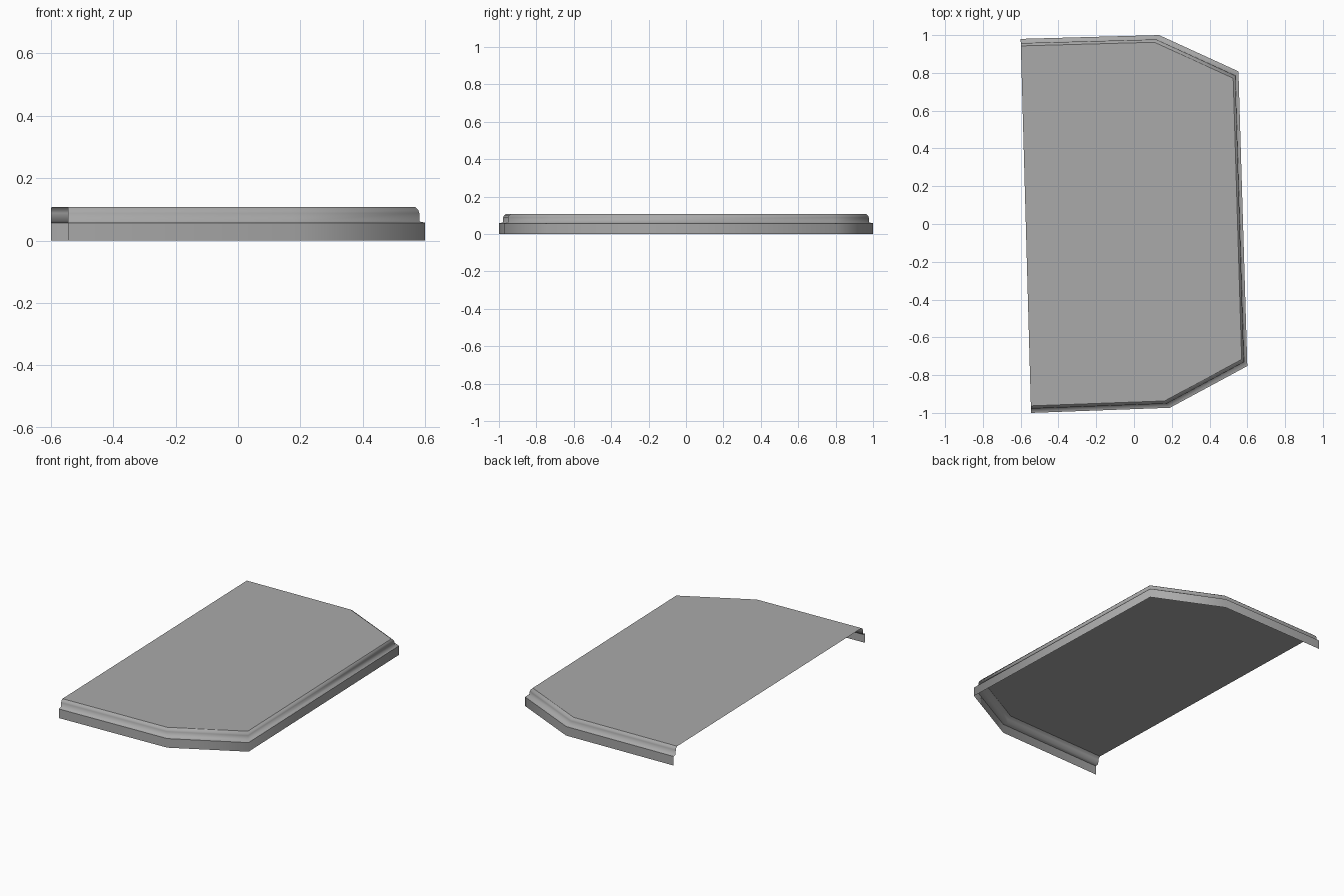
import bpy
import bmesh
from mathutils import Vector

cube = bpy.data.objects.get("Cube")
if cube:
    bpy.data.objects.remove(cube, do_unlink=True)

# Footprint, anticlockwise; the last edge (left side) is open
OUTLINE = [Vector(p) for p in [(-0.545, -1.0), (0.19, -0.973), (0.6, -0.752),
                               (0.553, 0.808), (0.133, 1.0), (-0.6, 0.98)]]
# Rim section: (inset, height), skirt then ledge then rounded shoulder
PROFILE = [(0, 0), (0, 0.057), (0.016, 0.061), (0.017, 0.088),
           (0.02, 0.098), (0.028, 0.107)]
CREASE = 1


def inset_outline(points, amount):
    """Mitred inset of every edge except the open one."""
    n = len(points)
    lines = []
    for i, a in enumerate(points):
        d = (points[(i + 1) % n] - a).normalized()
        normal = Vector((-d.y, d.x))
        dist = 0 if i == n - 1 else amount * (abs(normal.x) + 1.3 * abs(normal.y))
        lines.append((normal, normal.dot(a) + dist))
    result = []
    for i in range(n):
        (n1, c1), (n2, c2) = lines[i - 1], lines[i]
        det = n1.x * n2.y - n1.y * n2.x
        result.append(Vector(((c1 * n2.y - c2 * n1.y) / det,
                              (n1.x * c2 - n2.x * c1) / det)))
    return result


# Grey material
grey = bpy.data.materials.new("grey")
grey.use_nodes = True
colour = (0.4, 0.4, 0.4, 1)
grey.diffuse_color = colour
grey.node_tree.nodes["Principled BSDF"].inputs["Base Color"].default_value = colour

# Stepped rim on five sides and flat top, as an open shell
bm = bmesh.new()
rings = [[bm.verts.new((p.x, p.y, z)) for p in inset_outline(OUTLINE, inset)]
         for inset, z in PROFILE]
for low, high in zip(rings, rings[1:]):
    for i in range(len(OUTLINE) - 1):
        bm.faces.new((low[i], low[i + 1], high[i + 1], high[i]))
bm.faces.new(rings[-1])
for face in bm.faces:
    face.smooth = True

# Keep the skirt's upper edge and the top's border crisp
for ring in (rings[CREASE], rings[-1]):
    for a, b in zip(ring, ring[1:]):
        bm.edges.get((a, b)).smooth = False

mesh = bpy.data.meshes.new("cover_panel")
bm.to_mesh(mesh)
bm.free()
mesh.materials.append(grey)
panel = bpy.data.objects.new("cover_panel", mesh)
bpy.context.collection.objects.link(panel)
